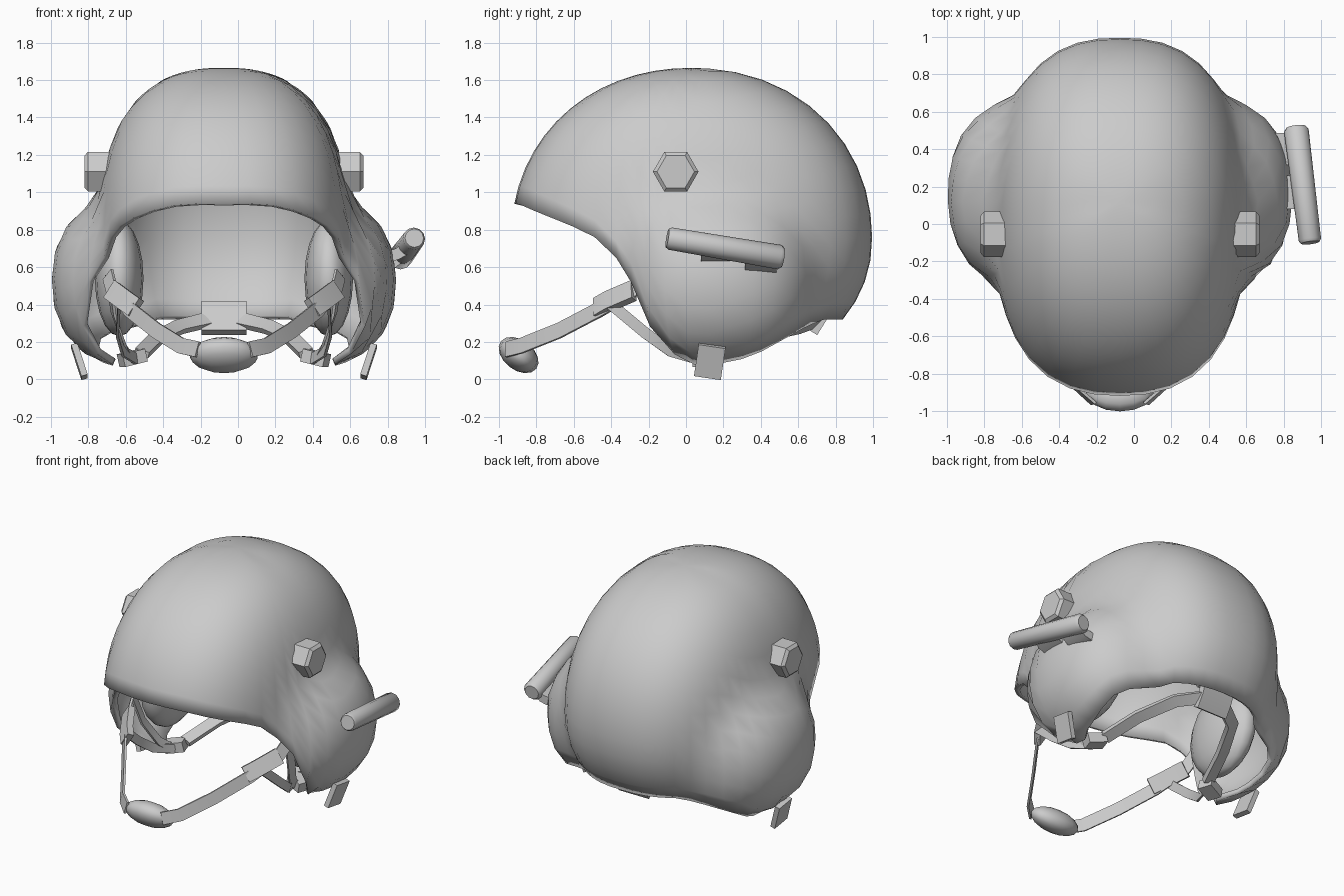
import bpy, bmesh, math
from mathutils import Vector, Matrix

cube = bpy.data.objects.get("Cube")
if cube:
    bpy.data.objects.remove(cube, do_unlink=True)

MID = -0.075  # symmetry plane of the helmet

grey = bpy.data.materials.new("plain_grey")
grey.use_nodes = True
COLOUR = (0.6, 0.6, 0.6, 1)
grey.diffuse_color = COLOUR
grey.node_tree.nodes["Principled BSDF"].inputs["Base Color"].default_value = COLOUR


def finish(name, bm, angle=40):
    bmesh.ops.recalc_face_normals(bm, faces=bm.faces)
    mesh = bpy.data.meshes.new(name)
    bm.to_mesh(mesh)
    bm.free()
    mesh.materials.append(grey)
    ob = bpy.data.objects.new(name, mesh)
    bpy.context.collection.objects.link(ob)
    bpy.ops.object.select_all(action='DESELECT')
    ob.select_set(True)
    bpy.context.view_layer.objects.active = ob
    bpy.ops.object.shade_smooth_by_angle(angle=math.radians(angle))
    return ob


def loft(bm, rings, caps=True):
    rows = [[bm.verts.new(p) for p in ring] for ring in rings]
    n = len(rows[0])
    for a, b in zip(rows, rows[1:]):
        for i in range(n):
            j = (i + 1) % n
            bm.faces.new((a[i], a[j], b[j], b[i]))
    if caps:
        bm.faces.new(rows[0])
        bm.faces.new(rows[-1])
    return rows


def ribbon(name, points, width, thick, normal):
    """Flat strap following points; normal is the broad side's direction."""
    pts = [Vector(p) for p in points]
    rings = []
    for i, p in enumerate(pts):
        t = (pts[min(i + 1, len(pts) - 1)] - pts[max(i - 1, 0)]).normalized()
        w = t.cross(Vector(normal)).normalized()
        n = w.cross(t).normalized()
        w, n = w * width / 2, n * thick / 2
        rings.append([p + w + n, p - w + n, p - w - n, p + w - n])
    bm = bmesh.new()
    loft(bm, rings)
    return finish(name, bm)


def rod(name, a, b, radii, sides, stops):
    """Round bar from a to b, radii given at fractions of its length."""
    a, b = Vector(a), Vector(b)
    q = (b - a).to_track_quat('Z', 'Y')
    rings = [[a.lerp(b, s) + q @ Vector((r * math.cos(k * math.tau / sides),
                                         r * math.sin(k * math.tau / sides), 0))
              for k in range(sides)] for r, s in zip(radii, stops)]
    bm = bmesh.new()
    loft(bm, rings)
    return finish(name, bm)


def ball(name, centre, size, u=16, v=10, tilt=0):
    bm = bmesh.new()
    mat = (Matrix.Translation(centre) @ Matrix.Rotation(tilt, 4, 'X')
           @ Matrix.Diagonal((*size, 1)))
    bmesh.ops.create_uvsphere(bm, u_segments=u, v_segments=v, radius=1, matrix=mat)
    return finish(name, bm, 60)


# Shell: dome blended with two ear bulges, cut along a side rim line
CORE = Vector((0, 0.12, 0.58))
RIM = [(-0.95, 0.95), (-0.9, 0.94), (-0.58, 0.81), (-0.42, 0.725), (-0.3, 0.54),
       (-0.25, 0.4), (-0.15, 0.2), (0, 0.09), (0.1, 0.07), (0.35, 0.12),
       (0.64, 0.28), (0.73, 0.32), (1.1, 0.33)]


def rim_height(y):
    for (y0, z0), (y1, z1) in zip(RIM, RIM[1:]):
        if y <= y1:
            return z0 + (z1 - z0) * max(0, (y - y0) / (y1 - y0))
    return RIM[-1][1]


def field(p):
    """Below 1 inside the blended body."""
    z = p.z - 0.75
    side = (abs((p.y - 0.03) / 0.965) ** 2.1
            + abs(z / (0.915 if z > 0 else 0.75)) ** 2.1) ** (1 / 2.1)
    dome = (abs(p.x / 0.67) ** 2.5 + side ** 2.5) ** 0.4
    ear = (abs((abs(p.x) - 0.445) / 0.475) ** 2.3 + abs((p.y - 0.16) / 0.52) ** 2.3
           + abs((p.z - 0.525) / 0.465) ** 2.3) ** (1 / 2.3)
    return (max(dome, 0.05) ** -18 + max(ear, 0.05) ** -18) ** (-1 / 18)


def shell_point(phi, theta):
    d = Vector((math.sin(theta) * math.sin(phi), -math.sin(theta) * math.cos(phi),
                math.cos(theta)))
    low, high = 0.1, 1.6
    for _ in range(16):
        r = (low + high) / 2
        if field(CORE + d * r) < 1:
            low = r
        else:
            high = r
    return CORE + d * low + Vector((MID, 0, 0))


SEGMENTS, RINGS = 48, 14
limits = []
for k in range(SEGMENTS):
    theta = 0.8
    while theta < 2.8:
        p = shell_point(k * math.tau / SEGMENTS, theta)
        if p.z < rim_height(p.y):
            break
        theta += 0.006
    limits.append(theta)
bm = bmesh.new()
rows = loft(bm, [[shell_point(k * math.tau / SEGMENTS, limits[k] * r / RINGS)
                  for k in range(SEGMENTS)] for r in range(1, RINGS + 1)], caps=False)
crown = bm.verts.new(shell_point(0, 0))
for k in range(SEGMENTS):
    bm.faces.new((crown, rows[0][k], rows[0][(k + 1) % SEGMENTS]))
shell = finish("helmet_shell", bm, 50)
wall = shell.modifiers.new("wall", 'SOLIDIFY')
wall.thickness, wall.offset = 0.035, -1

# Parts found on both sides
for side, s in (("left", 1), ("right", -1)):
    def at(x, y, z):
        return (MID + s * x, y, z)

    rod(side + "_hex_bolt", at(0.56, -0.055, 1.11), at(0.745, -0.055, 1.11),
        (0.122, 0.122, 0.1), 6, (0, 0.9, 1))
    ball(side + "_ear_pad", at(0.56, 0.15, 0.54), (0.13, 0.3, 0.31))
    ribbon(side + "_chin_strap", [at(0.14, -0.96, 0.16), at(0.23, -0.88, 0.18),
                                  at(0.36, -0.68, 0.26), at(0.5, -0.47, 0.37),
                                  at(0.6, -0.28, 0.48), at(0.62, -0.2, 0.56)],
           0.085, 0.015, (s, -0.6, 0.3))
    ribbon(side + "_strap_buckle", [at(0.47, -0.48, 0.38), at(0.52, -0.42, 0.415),
                                    at(0.6, -0.28, 0.475)], 0.11, 0.045,
           (0.8 * s, -0.6, 0.5))
    ribbon(side + "_rear_strap", [at(0.56, -0.4, 0.4), at(0.57, -0.22, 0.25),
                                  at(0.54, -0.08, 0.15), at(0.47, 0.06, 0.11)],
           0.06, 0.015, (s, 0, 0))
    ribbon(side + "_inner_strap", [at(0.62, -0.2, 0.55), at(0.59, -0.13, 0.35),
                                   at(0.53, -0.03, 0.18), at(0.49, 0.06, 0.11)],
           0.06, 0.015, (s, -0.3, 0))
    ribbon(side + "_strap_anchor", [at(0.55, 0.08, 0.1), at(0.43, 0.12, 0.13)],
           0.1, 0.07, (0, 0, 1))
    ribbon(side + "_nape_strap", [at(0.44, 0.14, 0.14), at(0.36, 0.38, 0.22),
                                  at(0.24, 0.62, 0.28), at(0.08, 0.72, 0.32)],
           0.08, 0.035, (0, -0.7, 0.5))
    ribbon(side + "_lower_tab", [at(0.8, 0.14, 0.18), at(0.745, 0.115, 0.012)],
           0.145, 0.035, (1, 0, 0))

# Chin cup and nape pad on the middle plane
ball("chin_cup", (MID, -0.895, 0.13), (0.185, 0.12, 0.08), 14, 8, math.radians(-38))
ribbon("nape_pad", [(MID, 0.68, 0.25), (MID, 0.73, 0.33), (MID, 0.76, 0.41)],
       0.24, 0.05, (0, 1, 0))

# Lamp bar clipped to the left side
rod("lamp_bar", (0.942, -0.1, 0.755), (0.865, 0.52, 0.65),
    (0.05, 0.06, 0.066, 0.05), 12, (0, 0.025, 0.97, 1))
ribbon("lamp_mount", [(0.79, 0.17, 0.65), (0.85, 0.17, 0.67), (0.92, 0.17, 0.71)],
       0.18, 0.06, (0, 0, 1))
ribbon("lamp_clamp", [(0.76, 0.4, 0.6), (0.81, 0.4, 0.61), (0.87, 0.4, 0.66)],
       0.17, 0.06, (0, 0, 1))
